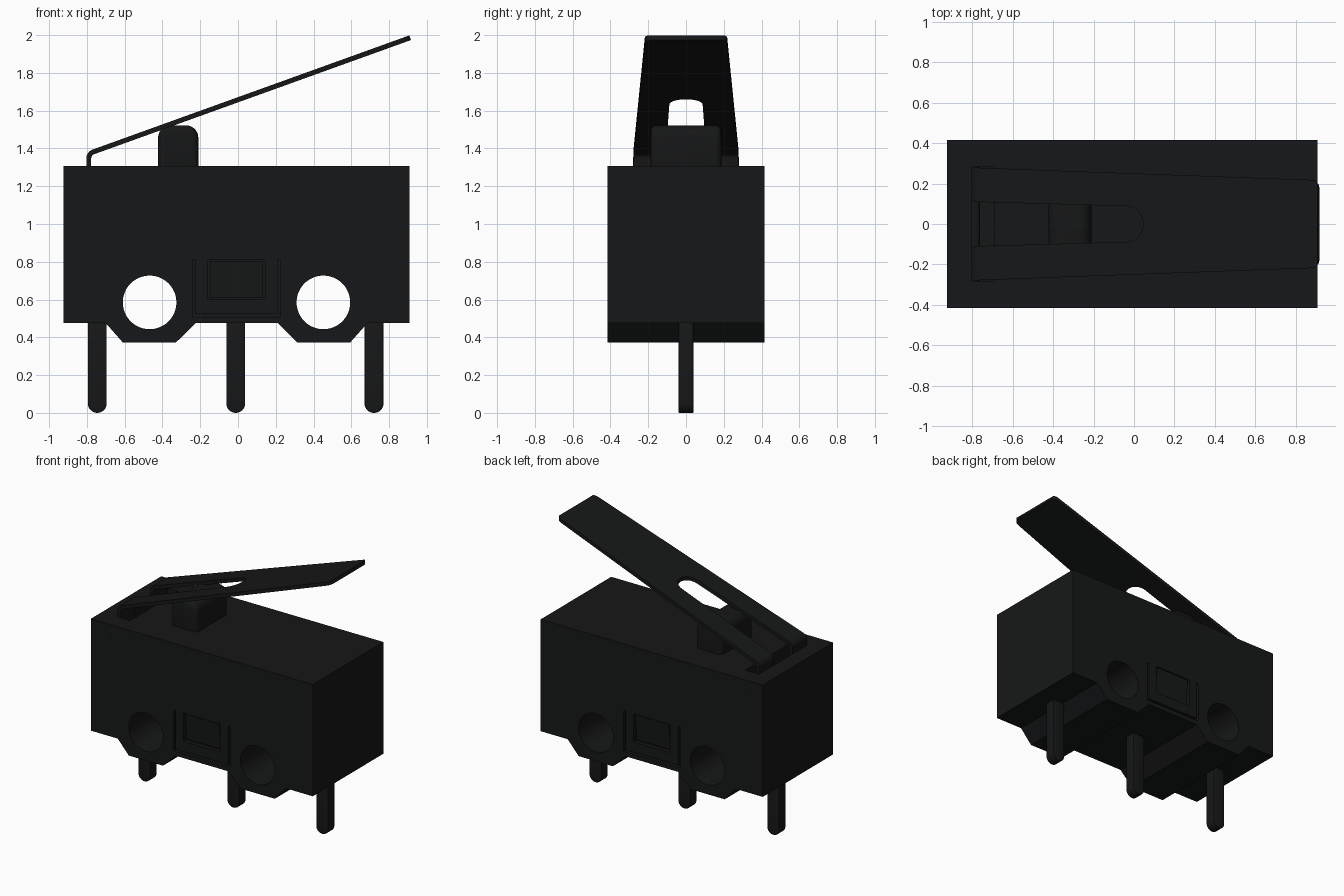
import bpy, bmesh
from math import sin, cos, pi, radians

if "Cube" in bpy.data.objects:
    bpy.data.objects.remove(bpy.data.objects["Cube"])

black = bpy.data.materials.new("black_plastic")
black.diffuse_color = (0.008, 0.0085, 0.009, 1)
black.use_nodes = True
black.node_tree.nodes["Principled BSDF"].inputs["Base Color"].default_value = black.diffuse_color


def prism(name, pts, a, b, axis='Y'):
    """Extrude a closed 2D outline from a to b (xz outline along Y, xy outline along Z)."""
    bm = bmesh.new()
    place = (lambda p, t: (p[0], t, p[1])) if axis == 'Y' else (lambda p, t: (p[0], p[1], t))
    lo = [bm.verts.new(place(p, a)) for p in pts]
    hi = [bm.verts.new(place(p, b)) for p in pts]
    bm.faces.new(lo)
    bm.faces.new(hi)
    n = len(pts)
    for i in range(n):
        j = (i + 1) % n
        bm.faces.new((lo[i], lo[j], hi[j], hi[i]))
    bmesh.ops.recalc_face_normals(bm, faces=bm.faces)
    me = bpy.data.meshes.new(name)
    bm.to_mesh(me)
    bm.free()
    ob = bpy.data.objects.new(name, me)
    bpy.context.collection.objects.link(ob)
    me.materials.append(black)
    return ob


def rect(x0, x1, z0, z1):
    return [(x0, z0), (x1, z0), (x1, z1), (x0, z1)]


def arc(cx, cz, rx, rz, a0, a1, n):
    return [(cx + rx * cos(radians(a0 + (a1 - a0) * i / n)),
             cz + rz * sin(radians(a0 + (a1 - a0) * i / n))) for i in range(n + 1)]


def circle(cx, cz, r, n=48):
    return arc(cx, cz, r, r, 0, 360, n)[:-1]


def apply(ob, mod):
    bpy.context.view_layer.objects.active = ob
    bpy.ops.object.modifier_apply(modifier=mod.name)


def boolean(ob, cutter, op='DIFFERENCE'):
    m = ob.modifiers.new("cut", 'BOOLEAN')
    m.operation, m.object, m.solver = op, cutter, 'EXACT'
    apply(ob, m)
    bpy.data.objects.remove(cutter)


def smooth(ob):
    bpy.ops.object.select_all(action='DESELECT')
    ob.select_set(True)
    bpy.context.view_layer.objects.active = ob
    bpy.ops.object.shade_smooth_by_angle(angle=radians(35))


W = 0.415    # half depth of the case
CX = -0.008  # case centre in x

# Case with two feet along the underside
outline = [(-0.923, 0.475), (-0.70, 0.475), (-0.61, 0.373), (-0.328, 0.373), (-0.225, 0.475),
           (0.21, 0.475), (0.312, 0.373), (0.594, 0.373), (0.685, 0.475), (0.907, 0.475),
           (0.907, 1.308), (-0.923, 1.308)]
case = prism("case", outline, -W, W)

# Mounting holes
for x in (-0.468, 0.452):
    boolean(case, prism("hole_cutter", circle(x, 0.585, 0.142), -1, 1))

# Lever hinge pocket in the top
boolean(case, prism("pocket_cutter", rect(-0.802, -0.69, -0.285, 0.285), 1.14, 1.5, 'Z'))

# Snap clip on both faces: a U-shaped groove and a window with a sloped catch
for s, side in ((-1, "front"), (1, "back")):
    groove = [(-0.24, 0.81), (-0.24, 0.508), (0.224, 0.508), (0.224, 0.81),
              (0.209, 0.81), (0.209, 0.524), (-0.225, 0.524), (-0.225, 0.81)]
    boolean(case, prism("groove_cutter", groove, s * (W - 0.03), s * (W + 0.1)))
    boolean(case, prism("window_cutter", rect(-0.158, 0.142, 0.6, 0.81),
                        s * (W - 0.03), s * (W + 0.1)))
    catch = prism(side + "_catch", rect(-0.148, 0.132, 0.61, 0.805), s * (W - 0.035), s * (W - 0.004))
    for v in catch.data.vertices:
        if v.co.z < 0.7 and abs(v.co.y) > W - 0.02:
            v.co.y = s * (W - 0.022)
smooth(case)

# Hinge pin, its ends flush with the case
smooth(prism("hinge_pin", circle(-0.785, 1.2, 0.025, 24), -W - 0.0005, W + 0.0005))

# Plunger with rounded top
plunger = prism("plunger", [(-0.423, 1.25), (-0.21, 1.25)]
                + arc(-0.275, 1.457, 0.065, 0.065, 0, 90, 8)
                + arc(-0.358, 1.457, 0.065, 0.065, 90, 180, 8), -0.187, 0.187)
bev = plunger.modifiers.new("round", 'BEVEL')
bev.width, bev.segments, bev.limit_method = 0.03, 4, 'ANGLE'
bev.angle_limit = radians(40)
apply(plunger, bev)
smooth(plunger)

# Terminal pins with round tips
for x, side in ((-0.745, "left"), (-0.012, "middle"), (0.72, "right")):
    pin = prism(side + "_terminal", [(x + 0.05, 0.52), (x - 0.05, 0.52)]
                + arc(x, 0.05, 0.05, 0.05, 180, 360, 16), -0.04, 0.04)
    bev = pin.modifiers.new("edge", 'BEVEL')
    bev.width, bev.segments, bev.limit_method = 0.006, 2, 'ANGLE'
    bev.angle_limit = radians(40)
    apply(pin, bev)
    smooth(pin)

# Lever: bent strip, trimmed to a tapered outline, then slotted into a fork
T, R, B = 0.026, 0.05, 109.5        # thickness, outer bend radius, angle of strip normal
cx, cz = -0.803 + R, 1.347
tip = (0.916, 1.974)
strip = ([(-0.803, 1.16)] + arc(cx, cz, R, R, 180, B, 8)
         + [(tip[0] + T * cos(radians(B)), tip[1] + T * sin(radians(B))), tip]
         + arc(cx, cz, R - T, R - T, B, 180, 8) + [(-0.803 + T, 1.16)])
lever = prism("lever", strip, -0.4, 0.4)
half = arc(0.876, 0.176, 0.04, 0.042, 0, 90, 6) + [(-0.85, 0.281)]
trim = half + [(x, -y) for x, y in reversed(half)]
boolean(lever, prism("trim_cutter", trim, 1, 2.2, 'Z'), 'INTERSECT')
slot = [(-0.85, -0.111)] + arc(-0.03, 0, 0.075, 0.088, -90, 90, 16) + [(-0.85, 0.111)]
boolean(lever, prism("slot_cutter", slot, 1, 2.2, 'Z'))
smooth(lever)
